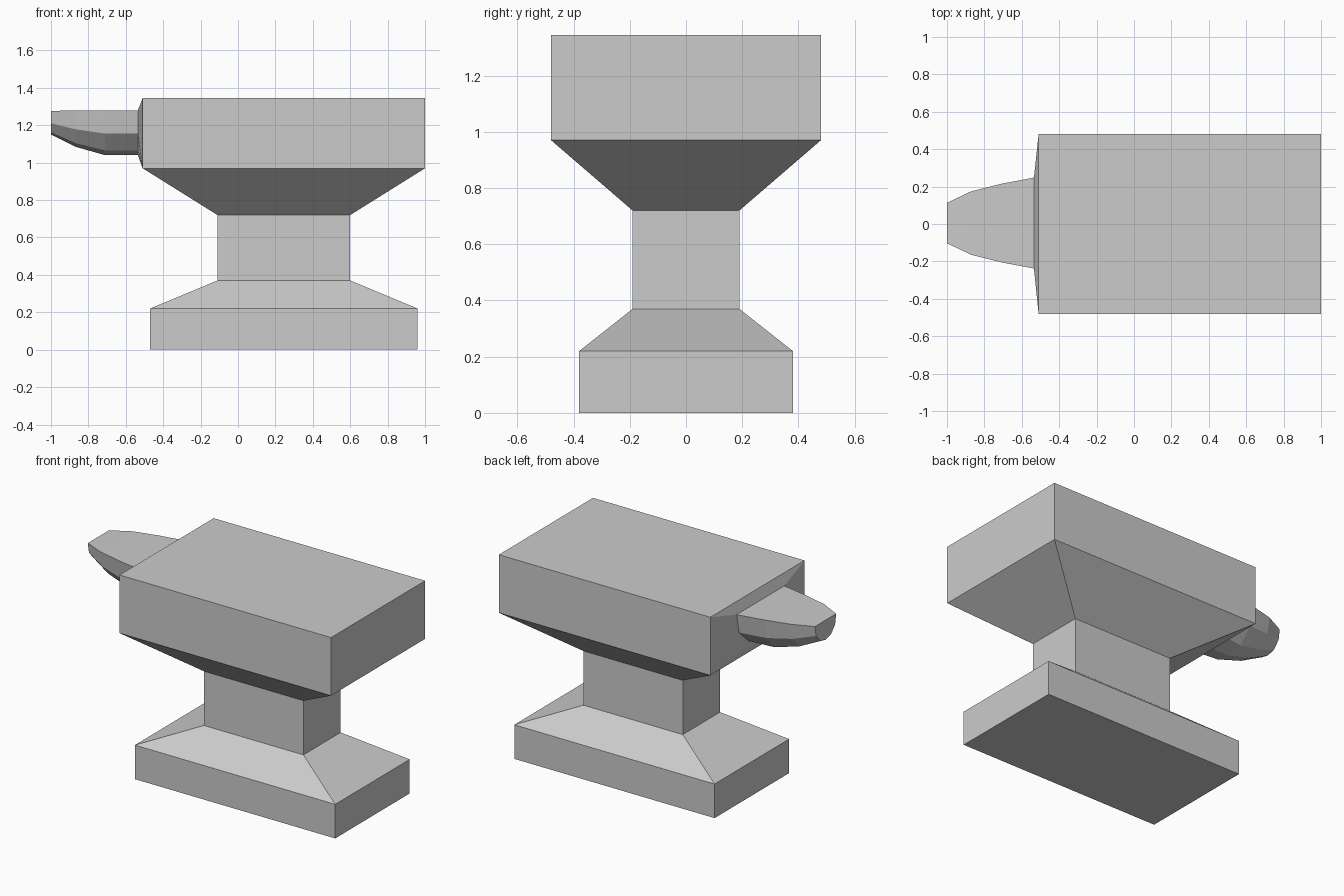
import bpy
import bmesh

cube = bpy.data.objects.get("Cube")
if cube:
    bpy.data.objects.remove(cube, do_unlink=True)

iron = bpy.data.materials.new("grey_iron")
iron.use_nodes = True
GREY = (0.6, 0.6, 0.6, 1)
iron.diffuse_color = GREY
iron.node_tree.nodes["Principled BSDF"].inputs["Base Color"].default_value = GREY


def finish(bm, name):
    bmesh.ops.recalc_face_normals(bm, faces=bm.faces)
    mesh = bpy.data.meshes.new(name)
    bm.to_mesh(mesh)
    bm.free()
    mesh.materials.append(iron)
    bpy.context.collection.objects.link(bpy.data.objects.new(name, mesh))


def loft(name, rings):
    """Skin a list of point rings and cap both ends."""
    bm = bmesh.new()
    loops = [[bm.verts.new(p) for p in ring] for ring in rings]
    n = len(loops[0])
    for a, b in zip(loops, loops[1:]):
        for i in range(n):
            j = (i + 1) % n
            bm.faces.new((a[i], a[j], b[j], b[i]))
    bm.faces.new(loops[0])
    bm.faces.new(loops[-1])
    finish(bm, name)


def rect(x0, x1, y, z):
    return [(x0, -y, z), (x1, -y, z), (x1, y, z), (x0, y, z)]


def horn_ring(x, half, low, top=1.28):
    """Flat-topped, round-bellied section of the horn."""
    belly = [(1, 1), (0.9, 0.48), (0.5, 0.1)]
    side = [(y * half, low + t * (top - low)) for y, t in belly]
    pts = side + [(0, low)] + [(-y, z) for y, z in reversed(side)]
    return [(x, y + 0.005, z) for y, z in pts]


# Foot, waist and face block share one stacked outline
loft("anvil_body", [
    rect(-0.47, 0.96, 0.38, 0),
    rect(-0.47, 0.96, 0.38, 0.22),
    rect(-0.11, 0.6, 0.19, 0.37),
    rect(-0.11, 0.6, 0.19, 0.72),
    rect(-0.51, 1, 0.48, 0.97),
    rect(-0.51, 1, 0.48, 1.345),
])

# Tapering horn
horn = [
    horn_ring(-0.535, 0.243, 1.04),
    horn_ring(-0.71, 0.21, 1.04),
    horn_ring(-0.87, 0.17, 1.085),
    horn_ring(-1, 0.108, 1.15, 1.276),
]
loft("horn", horn)

# Shallow collar between the block's end and the horn
bm = bmesh.new()
end = [(-0.51, y, z) for y in (-0.48, 0.48) for z in (0.97, 1.345)]
for p in end + horn[0]:
    bm.verts.new(p)
bmesh.ops.convex_hull(bm, input=bm.verts)
bm.normal_update()
hidden = [f for f in bm.faces if abs(f.normal.x) > 0.999]
bmesh.ops.delete(bm, geom=hidden, context='FACES')
finish(bm, "horn_collar")
